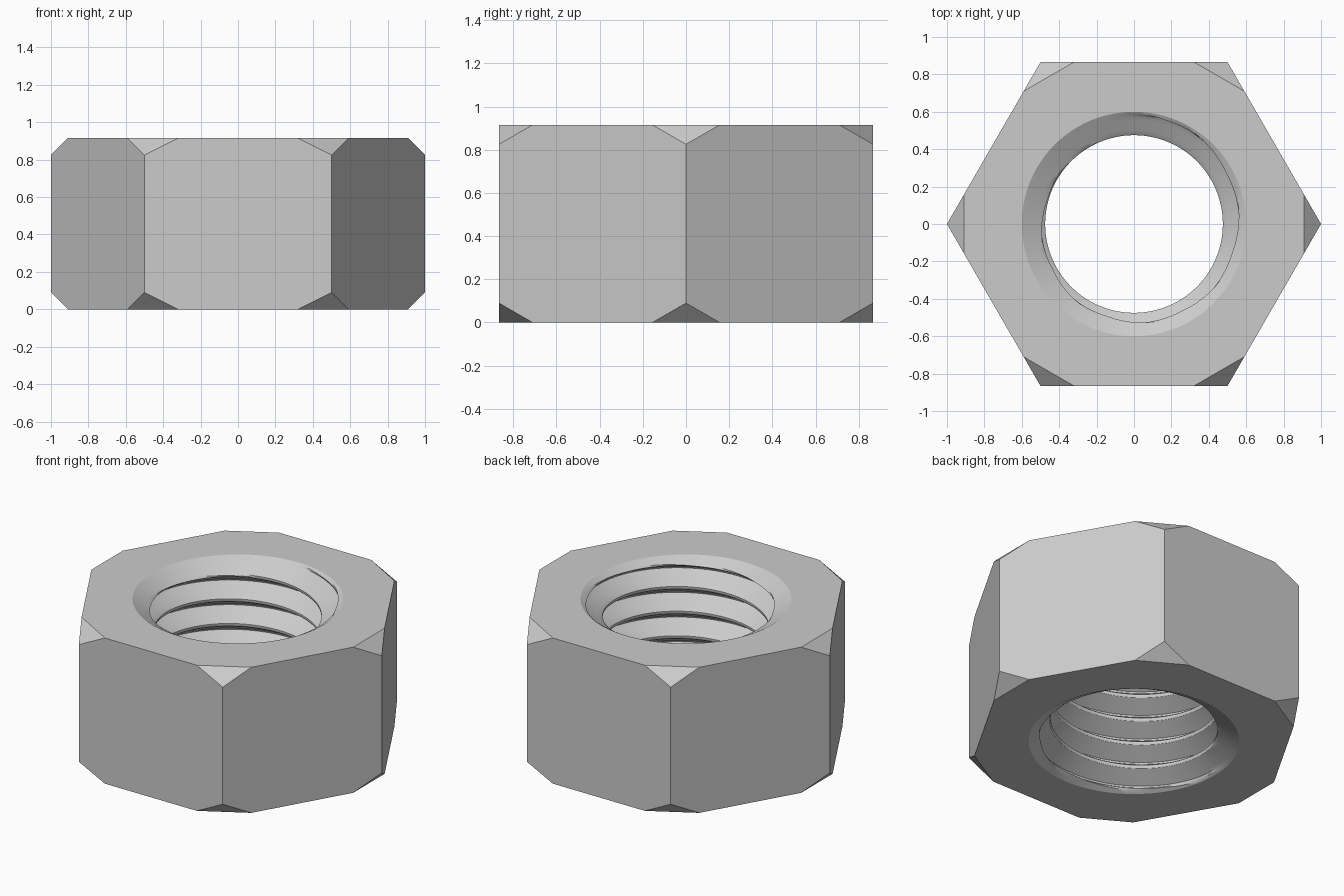
import bpy, bmesh, math
from mathutils import Vector

if "Cube" in bpy.data.objects:
    bpy.data.objects.remove(bpy.data.objects["Cube"])

HEIGHT = 0.915
CORNER_CUT = 0.09               # height of each corner chamfer
CREST, ROOT, RIM = 0.475, 0.583, 0.6
PITCH = 0.155
COLUMNS, ROWS = 96, 16          # samples per turn and per pitch

steel = bpy.data.materials.new("steel_grey")
steel.use_nodes = True
grey = (0.6, 0.6, 0.6, 1)
steel.diffuse_color = grey
steel.node_tree.nodes["Principled BSDF"].inputs["Base Color"].default_value = grey


def hex_corner(i):
    a = math.radians(60 * i)
    return Vector((math.cos(a), math.sin(a), 0))


def thread_radius(t):
    """Radius across one pitch, t in 0..1: crest, flank, root, flank."""
    dist = abs((t % 1.0) - 0.5) * 2          # 1 mid crest, 0 mid root
    blend = min(max((0.875 - dist) / 0.8125, 0), 1)
    return CREST + (ROOT - CREST) * blend


def bore_point(angle, k):
    """Helical point, opened by a countersink at both ends."""
    z = (k / ROWS - 2 + angle / math.tau) * PITCH
    z = min(max(z, 0), HEIGHT)
    t = (z - HEIGHT + 0.05) / PITCH - (angle - math.pi) / math.tau
    depth = min(z, HEIGHT - z)
    r = max(thread_radius(t), RIM - math.sqrt(3) * depth)
    return Vector((r * math.cos(angle), r * math.sin(angle), z))


bm = bmesh.new()

# Hexagonal body with every corner cut at 45 degrees
for i in range(6):
    c = hex_corner(i)
    sides = [c.lerp(hex_corner(i + s), 2 * CORNER_CUT) for s in (-1, 1)]
    for z, inset in ((0, CORNER_CUT), (HEIGHT, HEIGHT - CORNER_CUT)):
        bm.verts.new(c + Vector((0, 0, inset)))
        for p in sides:
            bm.verts.new(p + Vector((0, 0, z)))
bmesh.ops.convex_hull(bm, input=bm.verts[:])
bmesh.ops.dissolve_limit(bm, angle_limit=0.02, verts=bm.verts[:], edges=bm.edges[:])
bm.normal_update()
caps = [f for f in bm.faces if abs(f.normal.z) > 0.99]
bmesh.ops.delete(bm, geom=caps, context='FACES_ONLY')

# Threaded bore
count = int((HEIGHT / PITCH + 4) * ROWS)
grid = [[bm.verts.new(bore_point(math.tau * j / COLUMNS, k)) for k in range(count)]
        for j in range(COLUMNS + 1)]
for a, b in zip(grid, grid[1:]):
    for k in range(count - 1):
        bm.faces.new((a[k], a[k + 1], b[k + 1], b[k]))
bmesh.ops.remove_doubles(bm, verts=bm.verts[:], dist=0.00005)

# Flat rings joining the bore to the body
for z in (0, HEIGHT):
    rim = [e for e in bm.edges if e.is_boundary
           and all(abs(v.co.z - z) < 0.001 for v in e.verts)]
    bmesh.ops.triangle_fill(bm, edges=rim, use_beauty=True,
                            normal=(0, 0, 1 if z else -1))
bmesh.ops.recalc_face_normals(bm, faces=bm.faces[:])

mesh = bpy.data.meshes.new("hex_nut")
bm.to_mesh(mesh)
bm.free()
mesh.materials.append(steel)
nut = bpy.data.objects.new("hex_nut", mesh)
bpy.context.collection.objects.link(nut)

# Smooth thread with crisp edges
bpy.ops.object.select_all(action='DESELECT')
nut.select_set(True)
bpy.context.view_layer.objects.active = nut
bpy.ops.object.shade_smooth_by_angle(angle=math.radians(28))
